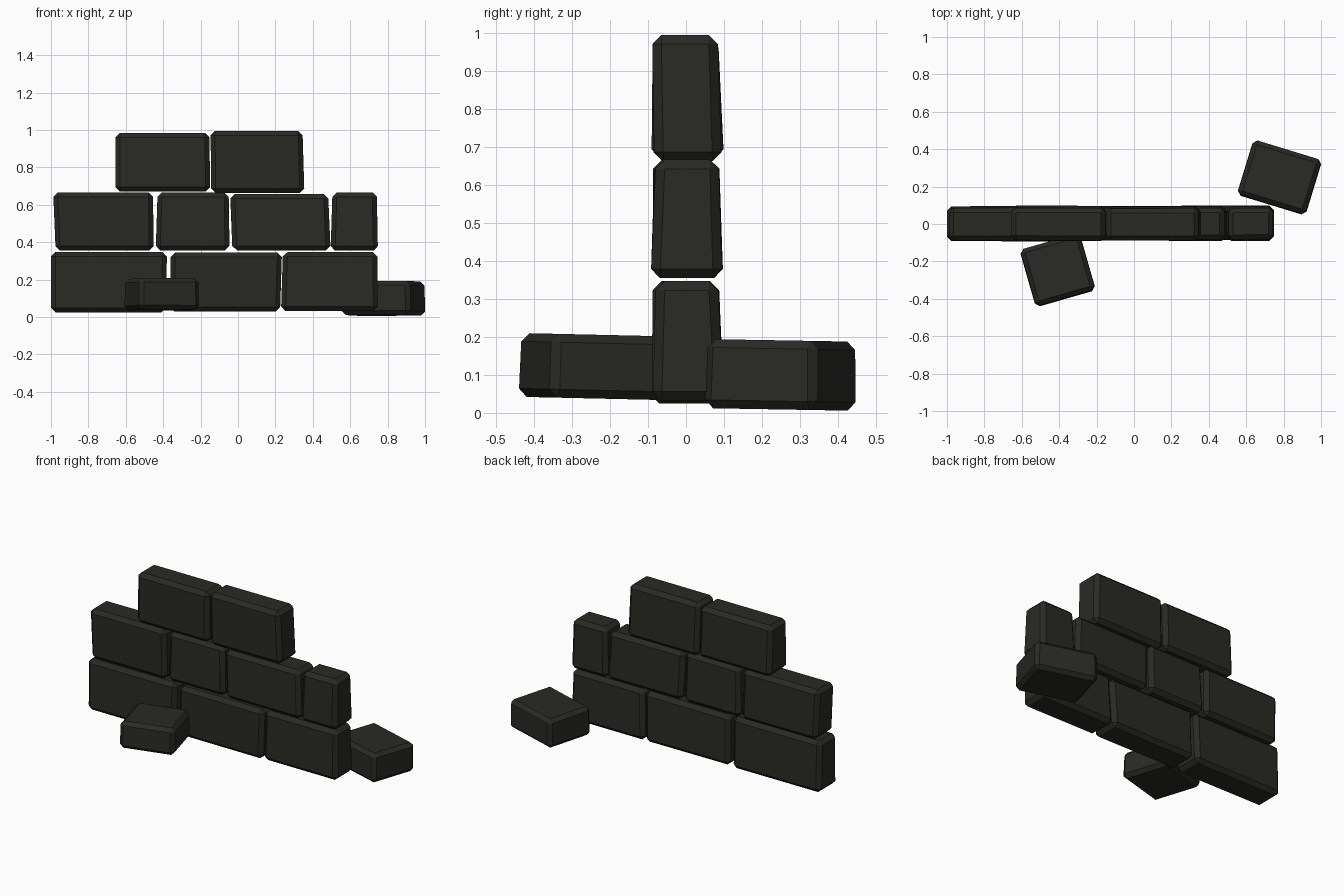
import bpy, bmesh, math, random
from mathutils import Matrix, Vector

if "Cube" in bpy.data.objects:
    bpy.data.objects.remove(bpy.data.objects["Cube"])

random.seed(4)
stone = bpy.data.materials.new("dark_stone")
stone.diffuse_color = (0.022, 0.023, 0.018, 1)
stone.use_nodes = True
stone.node_tree.nodes["Principled BSDF"].inputs["Base Color"].default_value = stone.diffuse_color


def brick(name, corners, bevel, matrix=Matrix.Identity(4)):
    """Chamfered block from 8 corners: bottom ring then top ring."""
    bm = bmesh.new()
    v = [bm.verts.new(matrix @ Vector(c)) for c in corners]
    for f in ((3, 2, 1, 0), (4, 5, 6, 7), (0, 1, 5, 4),
              (1, 2, 6, 5), (2, 3, 7, 6), (3, 0, 4, 7)):
        bm.faces.new([v[i] for i in f])
    bmesh.ops.bevel(bm, geom=bm.edges[:], offset=bevel, segments=1,
                    profile=0.5, affect='EDGES')
    bmesh.ops.recalc_face_normals(bm, faces=bm.faces)
    me = bpy.data.meshes.new(name)
    bm.to_mesh(me)
    bm.free()
    me.materials.append(stone)
    ob = bpy.data.objects.new(name, me)
    bpy.context.collection.objects.link(ob)


def j(a=0.004):
    return random.uniform(-a, a)


# Wall courses: bottom x range, top x range, z range of each brick
wall = {
    "bottom_brick": [(-1.0, -0.385, -1.0, -0.38, 0.025, 0.348),
                     (-0.365, 0.225, -0.36, 0.235, 0.03, 0.345),
                     (0.23, 0.748, 0.24, 0.745, 0.032, 0.347)],
    "middle_brick": [(-0.975, -0.45, -0.988, -0.455, 0.355, 0.667),
                     (-0.44, -0.045, -0.43, -0.05, 0.357, 0.667),
                     (-0.03, 0.495, -0.042, 0.482, 0.357, 0.658),
                     (0.495, 0.748, 0.505, 0.742, 0.355, 0.667)],
    "top_brick": [(-0.655, -0.15, -0.655, -0.152, 0.67, 0.985),
                  (-0.143, 0.355, -0.147, 0.345, 0.663, 0.995)],
}
for course, bricks in wall.items():
    for i, (a, b, c, d, z0, z1) in enumerate(bricks):
        f0, f1, k0, k1 = -0.089 + j(), -0.084 + j(), 0.097 + j(), 0.086 + j()
        brick(f"{course}_{i + 1}",
              [(a, f0, z0), (b, f0 + j(), z0), (b, k0, z0), (a, k0 + j(), z0),
               (c, f1, z1), (d, f1 + j(), z1), (d, k1, z1), (c, k1 + j(), z1)],
              0.024)


# Fallen bricks lying on the ground, turned and slightly tilted
def fallen(name, centre, size, turn, tilt):
    x, y, z = (s / 2 for s in size)
    m = (Matrix.Translation(centre) @ Matrix.Rotation(math.radians(tilt), 4, 'X')
         @ Matrix.Rotation(math.radians(turn), 4, 'Z'))
    ring = [(-x, -y), (x, -y), (x, y), (-x, y)]
    brick(name, [(p, q, -z) for p, q in ring] +
          [(p * 0.98, q * 0.98, z) for p, q in ring], 0.022, m)


fallen("fallen_front_brick", (-0.408, -0.245, 0.122), (0.335, 0.32, 0.168), 16, -1.3)
fallen("fallen_back_brick", (0.778, 0.25, 0.1), (0.385, 0.31, 0.182), -17, -1)
